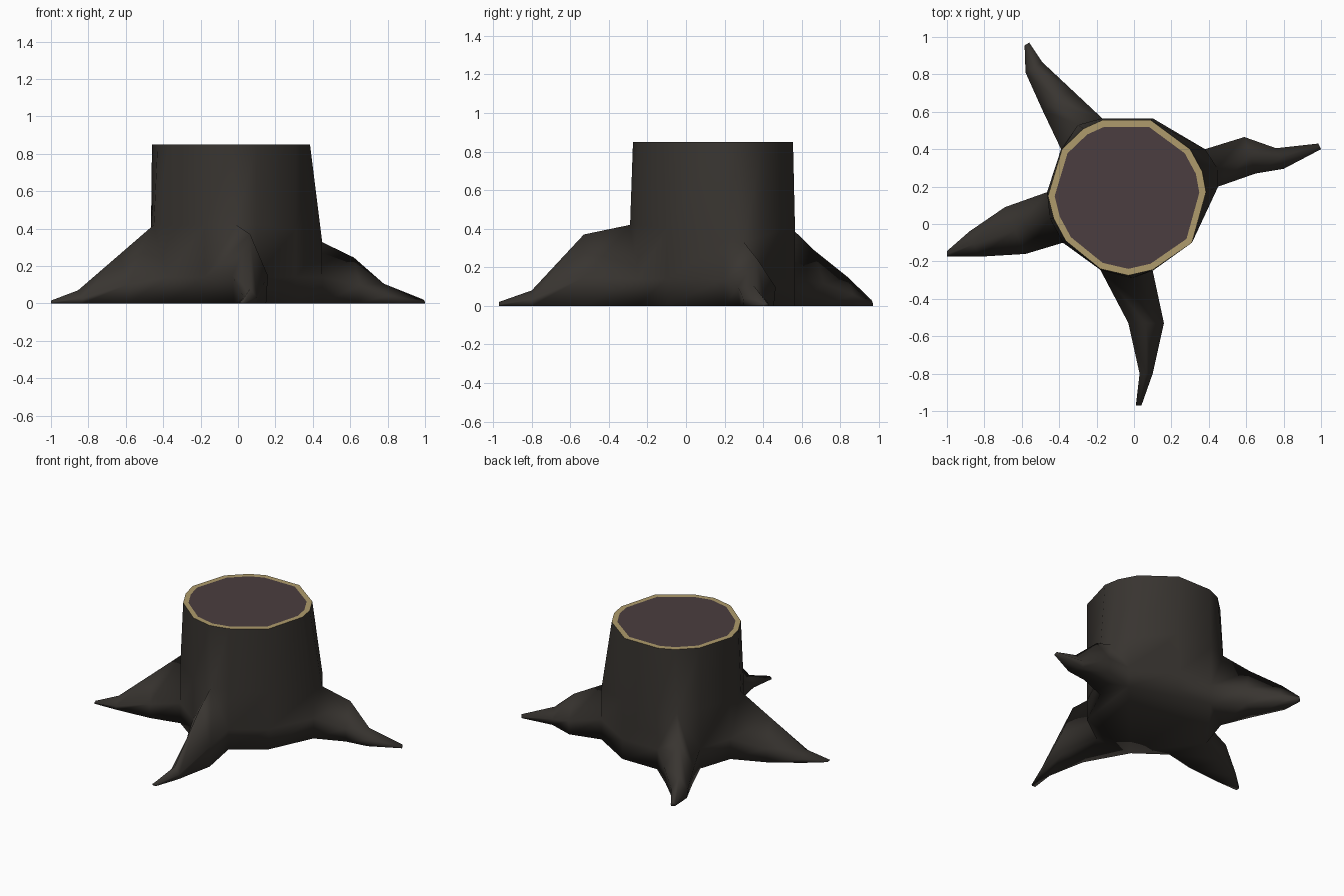
import bpy, bmesh
from mathutils import Vector

if "Cube" in bpy.data.objects:
    bpy.data.objects.remove(bpy.data.objects["Cube"])


def material(name, rgb):
    m = bpy.data.materials.new(name)
    m.diffuse_color = (*rgb, 1)
    m.use_nodes = True
    m.node_tree.nodes["Principled BSDF"].inputs["Base Color"].default_value = m.diffuse_color
    return m


def make_object(name, bm, mats, smooth):
    bmesh.ops.recalc_face_normals(bm, faces=bm.faces)
    me = bpy.data.meshes.new(name)
    bm.to_mesh(me)
    bm.free()
    for m in mats:
        me.materials.append(m)
    for p in me.polygons:
        p.use_smooth = smooth
    ob = bpy.data.objects.new(name, me)
    bpy.context.collection.objects.link(ob)
    return ob


bark = material("bark", (0.040, 0.035, 0.030))
sapwood = material("sapwood", (0.43, 0.33, 0.15))
heartwood = material("heartwood", (0.070, 0.048, 0.050))

H = 0.85
# Trunk outline counter-clockwise: shoulder (x, y, z) and cut rim (x, y)
shoulder = [(.45, .20, .33), (.445, .30, .33), (.38, .40, .36), (.10, .565, .42),
            (-.17, .565, .42), (-.30, .53, .42), (-.39, .40, .42),
            (-.465, .17, .42), (-.45, .03, .42), (-.38, -.10, .42),
            (-.18, -.245, .42), (-.01, -.29, .42), (.10, -.25, .42), (.31, -.10, .40)]
rim = [(.385, .17), (.365, .28), (.30, .40), (.09, .555), (-.17, .555), (-.27, .51),
       (-.385, .40), (-.46, .15), (-.43, .03), (-.365, -.09), (-.18, -.24),
       (-.03, -.275), (.10, -.245), (.31, -.10)]

# Roots: first outline index -> sections (right x, y, left x, y, ridge height)
roots = {
    0: [(.65, .27, .59, .465, .245), (.80, .295, .76, .405, .105), (1.0, .40, .985, .43, .02)],
    4: [(-.33, .715, -.49, .61, .29), (-.49, .865, -.58, .81, .15), (-.56, .97, -.585, .955, .03)],
    7: [(-.69, .09, -.58, -.16, .26), (-.88, -.04, -.83, -.175, .07), (-1.0, -.145, -1.0, -.175, .015)],
    10: [(-.03, -.53, .16, -.53, .37), (.03, -.80, .10, -.80, .08), (.01, -.97, .04, -.97, .02)],
}

# Bark: trunk and roots in one smooth skin
bm = bmesh.new()
n = len(rim)
ridges = {i + 1 for i in roots}
top = [bm.verts.new((x, y, H)) for x, y in rim]
sho = [bm.verts.new(p) for p in shoulder]
mid, base = {}, {}
for i, (x, y, z) in enumerate(shoulder):
    if i not in ridges:
        mid[i] = bm.verts.new((x, y, .14))
        base[i] = bm.verts.new((x, y, 0))

for i in range(n):
    j = (i + 1) % n
    bm.faces.new((sho[i], sho[j], top[j], top[i]))
    if i not in ridges and j not in ridges:
        bm.faces.new((mid[i], mid[j], sho[j], sho[i]))
        bm.faces.new((base[i], base[j], mid[j], mid[i]))

for i, sections in roots.items():
    # shoulder triangles lead from the trunk onto the ridge
    bm.faces.new((sho[i], mid[i], sho[i + 1]))
    bm.faces.new((sho[i + 1], mid[i + 2], sho[i + 2]))
    prev = [base[i], mid[i], sho[i + 1], mid[i + 2], base[i + 2]]
    for rx, ry, lx, ly, h in sections:
        a, b = Vector((rx, ry, 0)), Vector((lx, ly, 0))
        c = (a + b) / 2
        up = Vector((0, 0, h))
        pts = [a.lerp(c, .1), a + up * .4, c + up, b + up * .4, b.lerp(c, .1)]
        cur = [bm.verts.new(p) for p in pts]
        for k in range(5):
            m = (k + 1) % 5
            bm.faces.new((prev[k], cur[k], cur[m], prev[m]))
        prev = cur
    bm.faces.new(prev)

bm.faces.new([base[i] for i in sorted(base)])
make_object("bark_trunk_and_roots", bm, [bark], True)

# Cut top: pale sapwood ring around dark heartwood
bm = bmesh.new()
outer = [bm.verts.new((x, y, H)) for x, y in rim]
cx, cy = -.037, .14
inner = [bm.verts.new((cx + (x - cx) * .915, cy + (y - cy) * .915, H)) for x, y in rim]
for i in range(n):
    j = (i + 1) % n
    bm.faces.new((outer[i], outer[j], inner[j], inner[i]))
core = bm.faces.new(inner)
core.material_index = 1
make_object("cut_top", bm, [sapwood, heartwood], False)
